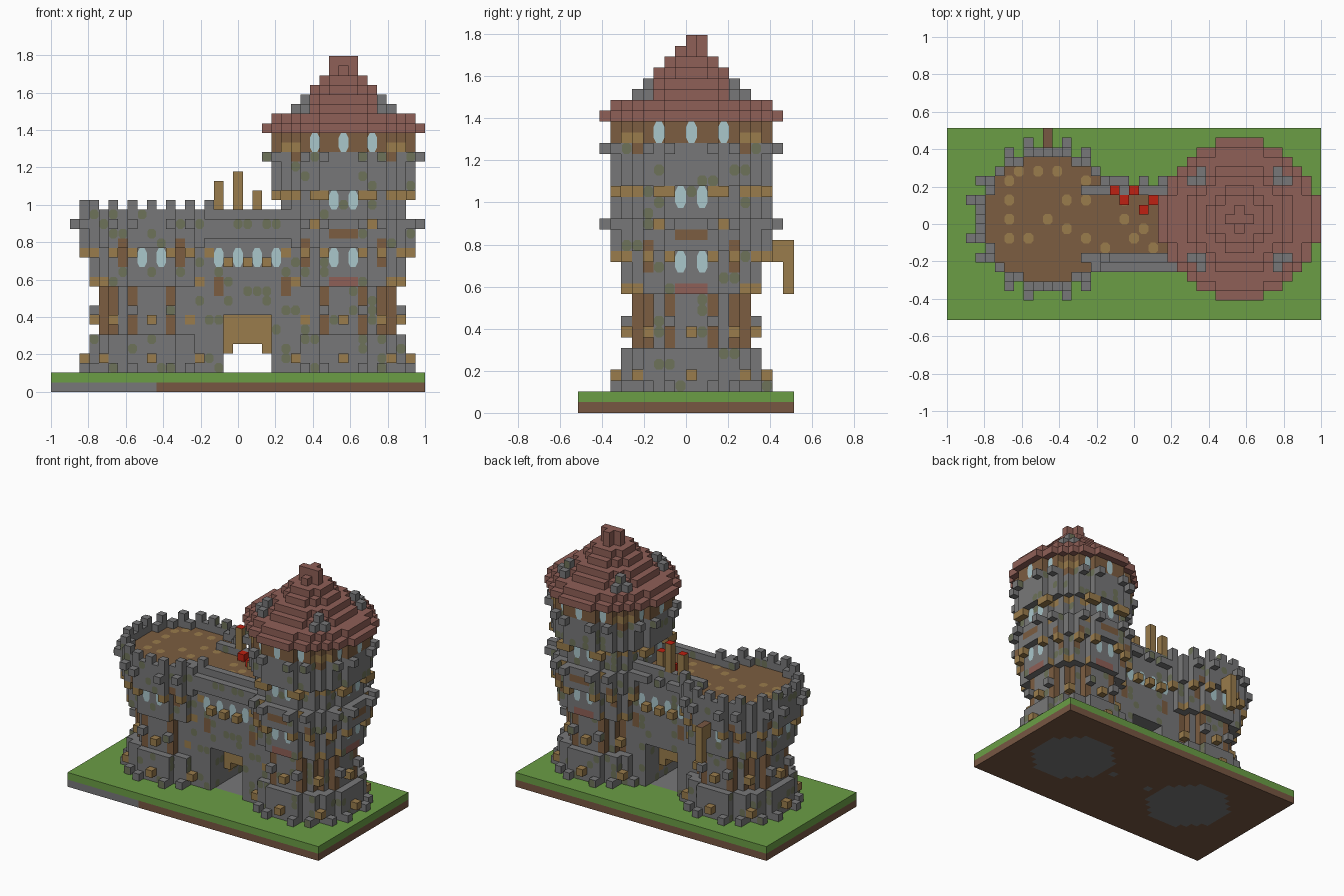
import bpy, bmesh, random
from mathutils import Vector

cube = bpy.data.objects.get("Cube")
if cube:
    bpy.data.objects.remove(cube, do_unlink=True)
random.seed(4)

U = 2 / 39                      # block size
ORIGIN = Vector((-1, -10 * U, 0))
MID_Y, LEFT_X, RIGHT_X = 10, 10, 30
COLOURS = {
    "stone": (0.187, 0.187, 0.19), "moss": (0.155, 0.17, 0.1),
    "timber": (0.2, 0.11, 0.052), "oak": (0.32, 0.2, 0.072),
    "roof_tile": (0.275, 0.115, 0.095), "glass": (0.4, 0.57, 0.6),
    "grass": (0.145, 0.34, 0.06), "soil": (0.185, 0.095, 0.055),
    "red": (0.52, 0.015, 0.006),
}
NAMES = list(COLOURS)
MATS = []
for name, rgb in COLOURS.items():
    m = bpy.data.materials.new(name)
    m.use_nodes = True
    m.diffuse_color = (*rgb, 1)
    shader = m.node_tree.nodes["Principled BSDF"]
    shader.inputs["Base Color"].default_value = (*rgb, 1)
    shader.inputs["Roughness"].default_value = 1
    MATS.append(m)

parts = {}      # part name -> its blocks
taken = {}      # block -> colour
painted = {}    # (block, direction) -> colour of that one face
walls = {}      # patterned tower block -> (tower centre, is tall)
windows = []    # (lower block, direction)


def put(part, x, y, z, colour):
    if (x, y, z) not in taken:
        taken[x, y, z] = colour
        parts.setdefault(part, []).append((x, y, z))


def disc(r):
    n = int(r)
    return [(a, b) for a in range(-n, n + 1) for b in range(-n, n + 1)
            if a * a + b * b < r * r]


def studs(part, cx, z, colour, *offsets):
    """Blocks at all mirrored and swapped copies of each offset."""
    for m, t in offsets:
        for p, q in ((m, t), (t, m)):
            for a, b in ((p, q), (-p, q), (p, -q), (-p, -q)):
                put(part, cx + a, MID_Y + b, z, colour)


def window(cx, z, r, t):
    for s in {-t, t}:
        for d in (-1, 1):
            windows.append(((cx + s, MID_Y + d * r, z), (0, d, 0)))
            windows.append(((cx + d * r, MID_Y + s, z), (d, 0, 0)))


def wall_colour(t, z, tall):
    """Wall pattern by height and by distance t from the middle of that side."""
    if 6 <= z <= 10:
        return "timber" if t in (2, 4, 5) else "stone"
    if z == 11:
        return "oak" if t >= 5 else "roof_tile" if tall and t <= 1 else "stone"
    if 13 <= z <= 15:
        return "timber" if t == (4 if tall else 3) else "stone"
    if tall and z == 16:
        return "timber" if t <= 1 else "stone"
    if tall and z == 17:
        return "oak" if t == 3 else "stone"
    if z == 20:
        return "oak" if t in (2, 3) or t >= 5 else "stone"
    if z == 24:
        return "timber" if t in (4, 5) else "stone"
    if z >= 25:
        return "oak" if z == 25 and t in (5, 6) else "timber"
    return "stone"


def radius(z):
    """Stepped tower outline."""
    if 6 <= z < 11:
        return 5.5
    return 6.5 if z < 15 or 18 <= z <= 20 else 7.5


def tower(part, cx, top, tall):
    for z in range(2, top):
        for a, b in disc(radius(z)):
            put(part, cx + a, MID_Y + b, z, "stone")
            walls[cx + a, MID_Y + b, z] = (cx, tall)
    # studs and corbels in rings
    studs(part, cx, 2, "stone", (7, 2), (6, 4))
    studs(part, cx, 3, "oak", (7, 0), (5, 5))
    studs(part, cx, 5, "stone", (5, 4))
    studs(part, cx, 7, "oak", (6, 0), (4, 4))
    studs(part, cx, 8, "stone", (6, 2))
    studs(part, cx, 14, "oak", (7, 2), (6, 4))
    studs(part, cx, 17, "stone", (8, 2), (7, 4))
    window(cx, 13, 6, 1)


# Ground slab with buried tower footings and a paved passage
footing = {(cx + a, MID_Y + b) for cx in (LEFT_X, RIGHT_X) for a, b in disc(5.6)}
footing |= {(17, MID_Y), (23, MID_Y)}
GATE = range(18, 23)
for x in range(39):
    for y in range(20):
        put("ground", x, y, 0, "stone" if (x, y) in footing else "soil")
        put("ground", x, y, 1, "stone" if x in GATE and 7 <= y <= 12 else "grass")
        if y == 0 and x <= 10:
            painted[(x, y, 0), (0, -1, 0)] = "stone"

# Tall tower
tower("tall_tower", RIGHT_X, 27, True)
studs("tall_tower", RIGHT_X, 20, "oak", (7, 2), (7, 3))
studs("tall_tower", RIGHT_X, 24, "stone", (8, 2), (7, 4))
window(RIGHT_X, 19, 6, 1)
window(RIGHT_X, 25, 7, 0)
window(RIGHT_X, 25, 6, 3)

# Stepped conical roof, corner dormers and ridge tip
for z, r in enumerate((8.4, 7.4, 5.5, 4.5, 3.5, 2.5, 1.2), 27):
    for a, b in disc(r):
        put("tower_roof", RIGHT_X + a, MID_Y + b, z, "roof_tile")
for a, b in ((-1, 0), (0, 0), (1, 0), (0, 1)):
    put("tower_roof", RIGHT_X + a, MID_Y + b, 34, "roof_tile")
studs("roof_dormers", RIGHT_X, 29, "stone", (5, 4), (4, 4))
studs("roof_dormers", RIGHT_X, 30, "stone", (4, 4))

# Round keep with open deck, parapet and merlons
tower("round_keep", LEFT_X, 18, False)
inner = set(disc(6.5))
for a, b in disc(7.5):
    x, y = LEFT_X + a, MID_Y + b
    if (a, b) in inner or (a > 0 and abs(b) < 4):
        painted[(x, y, 17), (0, 0, 1)] = "timber"
    else:
        put("keep_parapet", x, y, 18, "stone")
        if min(abs(a), abs(b)) % 2 == 0:
            put("keep_parapet", x, y, 19, "stone")

# Gatehouse between the towers, with a passage and a hanging gate
FRONT, BACK = MID_Y - 4, MID_Y + 3
for x in range(14, 27):
    for z in range(2, 18):
        for y in range(FRONT, BACK + 1):
            colour = "stone"
            if x in GATE and z < 8:
                if z < 4 or y not in (9, 10) or (z == 4 and x not in (18, 22)):
                    continue
                colour = "oak"
            elif z in (10, 11) and x in (17, 24):
                colour = "timber"
            put("gatehouse", x, y, z, colour)
            if z == 17:
                painted[(x, y, z), (0, 0, 1)] = "timber"
    for y in (FRONT, BACK):
        put("gatehouse_parapet", x, y, 18, "stone")
    for z in (16, 17):
        put("gatehouse_corbels", x, FRONT - 1, z, "stone")
    if x % 2 == 0:
        put("gatehouse_corbels", x, BACK + 1, 17, "stone")
        if x in GATE:
            put("window_boxes", x, FRONT - 1, 13, "oak")
            put("window_boxes", x, BACK + 1, 13, "oak")
for x in (17, 19, 21, 23):
    windows.append(((x, FRONT, 13), (0, -1, 0)))
    windows.append(((x, BACK, 13), (0, 1, 0)))

# Red-capped posts and embers on the deck
for x, y, top in ((17, 13, 22), (19, 13, 23), (21, 12, 21)):
    for z in range(18, top):
        put("deck_posts", x, y, z, "oak")
    painted[(x, y, top - 1), (0, 0, 1)] = "red"
for x, y in ((18, 12), (20, 11)):
    put("deck_embers", x, y, 18, "red")

# Timber chute on the back of the keep
for y in (18, 19):
    for z in range(14 if y == 18 else 11, 16):
        put("back_chute", LEFT_X, y, z, "oak")
    painted[(LEFT_X, y, 15), (0, 0, 1)] = "soil"


def axes(n):
    """Two in-plane directions; the second is up on walls."""
    n = Vector(n)
    up = Vector((0, 1, 0)) if n.z else Vector((0, 0, 1))
    return up.cross(n), up, n


def add_face(bm, points, colour):
    f = bm.faces.new([bm.verts.new(p) for p in points])
    f.material_index = NAMES.index(colour)


ROUNDED = [(1, -0.5), (1, 0.5), (0.5, 1), (-0.5, 1),
           (-1, 0.5), (-1, -0.5), (-0.5, -1), (0.5, -1)]


def plate(bm, centre, n, w, h, colour):
    """A round-cornered patch just proud of a face."""
    right, up, n = axes(n)
    add_face(bm, [centre + n * 0.003 + right * w * p + up * h * q
                  for p, q in ROUNDED], colour)


def finish(name, bm):
    mesh = bpy.data.meshes.new(name)
    bm.to_mesh(mesh)
    bm.free()
    for m in MATS:
        mesh.materials.append(m)
    bpy.context.collection.objects.link(bpy.data.objects.new(name, mesh))


def face_colour(c, n):
    if c in walls and n[2] == 0:
        cx, tall = walls[c]
        t = abs(c[0] - cx) if n[1] else abs(c[1] - MID_Y)
        return wall_colour(t, c[2], tall)
    return painted.get((c, n), taken[c])


# Turn each part's exposed block faces into a mesh
DIRECTIONS = [(1, 0, 0), (-1, 0, 0), (0, 1, 0), (0, -1, 0), (0, 0, 1), (0, 0, -1)]
glazed = {((x, y, z + dz), n) for (x, y, z), n in windows for dz in (0, 1)}
for part, blocks in parts.items():
    bm = bmesh.new()
    for c in blocks:
        for n in DIRECTIONS:
            if tuple(p + q for p, q in zip(c, n)) in taken:
                continue
            right, up, nv = axes(n)
            h = U / 2
            mid = ORIGIN + (Vector(c) + Vector((0.5, 0.5, 0.5)) + nv / 2) * U
            colour = face_colour(c, n)
            add_face(bm, [mid + right * sx * h + up * sy * h
                          for sx, sy in ((-1, -1), (1, -1), (1, 1), (-1, 1))], colour)
            # moss on walls
            mossy = part != "ground" and colour == "stone" and n[2] == 0
            if mossy and (c, n) not in glazed and random.random() < 0.15:
                plate(bm, mid, n, h * 0.9, h, "moss")
    finish(part, bm)

# Pale knots in the deck boards
KNOTS = {15: (7, 9, 11), 14: (6, 14), 12: (6, 12, 14, 18), 10: (6, 10, 18),
         9: (12, 20), 8: (6, 8, 14, 19), 7: (16, 21)}
bm = bmesh.new()
for y, columns in KNOTS.items():
    for x in columns:
        mid = ORIGIN + Vector((x + 0.5, y + 0.5, 18)) * U
        plate(bm, mid, (0, 0, 1), U * 0.5, U * 0.55, "oak")
finish("deck_knots", bm)

# Tall rounded window panes
bm = bmesh.new()
for c, n in windows:
    if tuple(p + q for p, q in zip(c, n)) not in taken:
        mid = ORIGIN + (Vector(c) + Vector((0.5, 0.5, 1)) + Vector(n) / 2) * U
        plate(bm, mid, n, U * 0.5, U, "glass")
finish("window_panes", bm)
